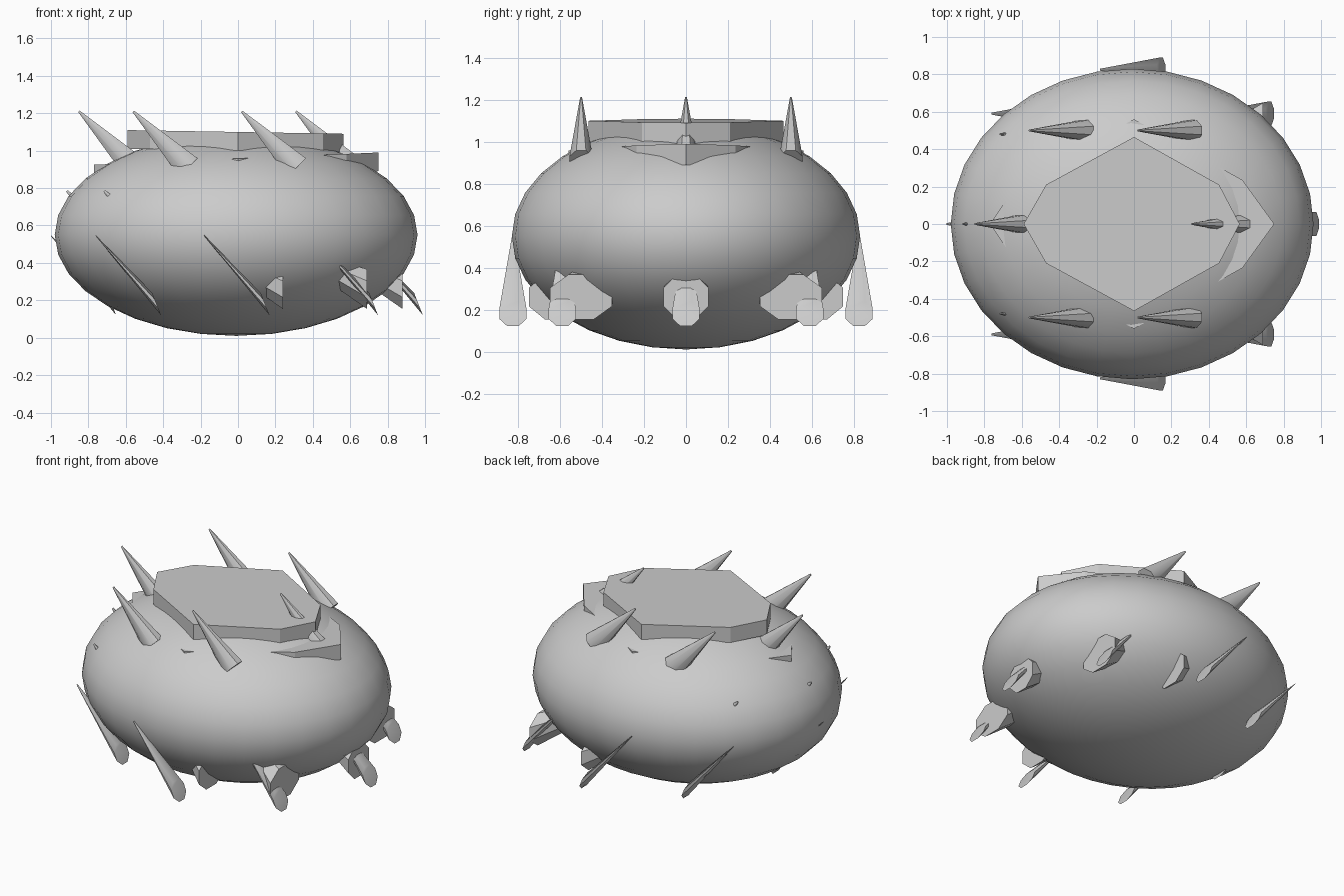
import bpy, bmesh, math
from mathutils import Vector

if "Cube" in bpy.data.objects:
    bpy.data.objects.remove(bpy.data.objects["Cube"])


def finish(name, bm, smooth=None):
    bmesh.ops.recalc_face_normals(bm, faces=bm.faces)
    mesh = bpy.data.meshes.new(name)
    bm.to_mesh(mesh)
    bm.free()
    ob = bpy.data.objects.new(name, mesh)
    bpy.context.collection.objects.link(ob)
    if smooth:
        bpy.ops.object.select_all(action='DESELECT')
        ob.select_set(True)
        bpy.context.view_layer.objects.active = ob
        bpy.ops.object.shade_smooth_by_angle(angle=math.radians(smooth))
    return ob


def loft(name, ring_a, ring_b, smooth=None):
    bm = bmesh.new()
    a = [bm.verts.new(p) for p in ring_a]
    b = [bm.verts.new(p) for p in ring_b]
    n = len(a)
    for i in range(n):
        j = (i + 1) % n
        bm.faces.new((a[i], a[j], b[j], b[i]))
    bm.faces.new(a)
    bm.faces.new(b)
    return finish(name, bm, smooth)


def ring(center, u, v, n=8):
    c, u, v = Vector(center), Vector(u), Vector(v)
    return [c + u * math.cos((i + .5) * math.tau / n) + v * math.sin((i + .5) * math.tau / n)
            for i in range(n)]


def spike(name, tip, offset, u, v):
    u, v = Vector(u), Vector(v)
    base = Vector(tip) + Vector(offset)
    loft(name, ring(base, u, v), ring(tip, u * .08, v * .08), 50)


def plate(name, half, z_mid, slope, depth):
    # half outline on +y, mirrored to -y; the top face is tilted along x
    outline = half + [(x, -y) for x, y in reversed(half) if y > 0]
    top = [(x, y, z_mid + slope * x) for x, y in outline]
    loft(name, top, [(x, y, z - depth) for x, y, z in top])


# Rounded body
bm = bmesh.new()
bmesh.ops.create_uvsphere(bm, u_segments=32, v_segments=16, radius=1)
for vert in bm.verts:
    x, y, z = vert.co
    vert.co = (.97 * x - .01, .83 * y, .54 * z + .55)
finish("body", bm, 60)

# Tilted octagonal top plates
plate("top_plate", [(-.59, 0), (-.47, .21), (0, .465), (.455, .21), (.565, 0)], 1.1, -.017, .10)
plate("under_plate", [(-.77, 0), (-.61, .235), (0, .56), (.58, .235), (.75, 0)], .958, .043, .10)

# Upper spikes leaning back
for i, (x, y) in enumerate([(-.85, 0), (.31, 0), (-.56, .5), (-.56, -.5), (.02, .5), (.02, -.5)]):
    spike(f"upper_spike_{i}", (x, y, 1.21), (.295, 0, -.30), (0, .06, 0), (.053, 0, .053))

# Middle spikes, only their tips show
for i, (x, y) in enumerate([(-.915, 0), (-.715, .48), (-.715, -.48)]):
    spike(f"middle_spike_{i}", (x, y, .785), (.295, 0, -.30), (0, .06, 0), (.053, 0, .053))

# Lower spikes around the belly
lower = [(-1.0, 0), (.64, 0)]
for s in (1, -1):
    lower += [(-.76, .59 * s), (-.18, .825 * s), (.40, .59 * s)]
for i, (x, y) in enumerate(lower):
    spike(f"lower_spike_{i}", (x, y, .545), (.325, 0, -.365), (0, .07, 0), (-.025, 0, .064))

# Socket scales behind the lower spikes
for i, (x, y, w) in enumerate([(.88, 0, .115), (.69, .5, .16), (.69, -.5, .16),
                               (.24, .62, .14), (.24, -.62, .14)]):
    u, v = Vector((0, w, 0)), Vector((0, 0, .115))
    loft(f"spike_socket_{i}", ring((x, y, .26), u, v),
         ring((x - .16, y * .9, .34), u * .7, v * .7))
